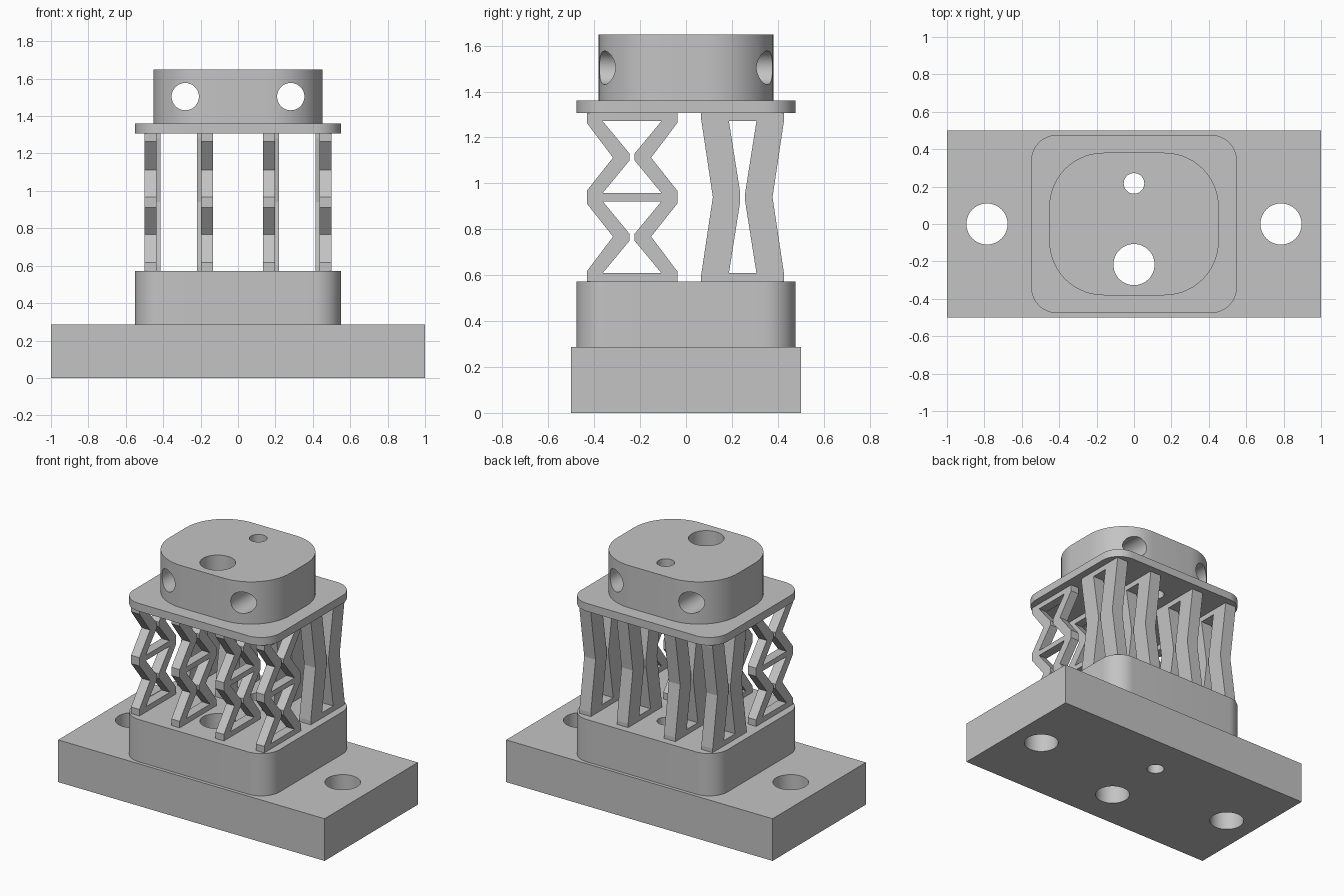
import bpy, bmesh, math

if "Cube" in bpy.data.objects:
    bpy.data.objects.remove(bpy.data.objects["Cube"])

grey = bpy.data.materials.new("plain grey")
grey.diffuse_color = (0.55, 0.55, 0.55, 1)
grey.use_nodes = True
grey.node_tree.nodes["Principled BSDF"].inputs["Base Color"].default_value = grey.diffuse_color


def prism(name, outline, lo, hi, axis="Z"):
    """Extrude a 2D outline along an axis (X: y/z outline, Y: x/z, Z: x/y)."""
    place = {"X": lambda u, v, w: (w, u, v),
             "Y": lambda u, v, w: (u, w, v),
             "Z": lambda u, v, w: (u, v, w)}[axis]
    bm = bmesh.new()
    low = [bm.verts.new(place(u, v, lo)) for u, v in outline]
    high = [bm.verts.new(place(u, v, hi)) for u, v in outline]
    n = len(outline)
    bm.faces.new(low)
    bm.faces.new(high)
    for i in range(n):
        j = (i + 1) % n
        bm.faces.new((low[i], low[j], high[j], high[i]))
    bmesh.ops.recalc_face_normals(bm, faces=bm.faces)
    mesh = bpy.data.meshes.new(name)
    bm.to_mesh(mesh)
    bm.free()
    mesh.materials.append(grey)
    ob = bpy.data.objects.new(name, mesh)
    bpy.context.collection.objects.link(ob)
    return ob


def circle(x, y, r, n=48):
    return [(x + r * math.cos(2 * math.pi * i / n),
             y + r * math.sin(2 * math.pi * i / n)) for i in range(n)]


def rounded(hx, hy, r, n=14):
    pts = []
    for q, (sx, sy) in enumerate([(1, 1), (-1, 1), (-1, -1), (1, -1)]):
        for i in range(n + 1):
            a = math.pi / 2 * (q + i / n)
            pts.append((sx * (hx - r) + r * math.cos(a),
                        sy * (hy - r) + r * math.sin(a)))
    return pts


def cut(ob, cutters):
    """Subtract the cutters, then remove them."""
    for c in cutters:
        c.hide_render = True
        m = ob.modifiers.new("cut", "BOOLEAN")
        m.operation = "DIFFERENCE"
        m.solver = "EXACT"
        m.object = c
    dg = bpy.context.evaluated_depsgraph_get()
    mesh = bpy.data.meshes.new_from_object(ob.evaluated_get(dg))
    ob.modifiers.clear()
    ob.data = mesh
    for c in cutters:
        bpy.data.objects.remove(c)


def smooth(ob):
    bpy.ops.object.select_all(action="DESELECT")
    ob.select_set(True)
    bpy.context.view_layer.objects.active = ob
    bpy.ops.object.shade_smooth_by_angle(angle=math.radians(30))


# Stacked solid parts, all pierced by one large and one small vertical hole
Z_BASE, Z_BLOCK, Z_PLATE, Z_CAP, Z_TOP = 0.286, 0.573, 1.307, 1.361, 1.648
bores = [(0, -0.217, 0.11), (0, 0.217, 0.055)]
bolts = [(-0.786, 0, 0.11), (0.786, 0, 0.11)]
box = [(-1, -0.5), (1, -0.5), (1, 0.5), (-1, 0.5)]
parts = [("base_slab", box, 0, Z_BASE, bores + bolts),
         ("lower_block", rounded(0.55, 0.477, 0.14), Z_BASE, Z_BLOCK, bores),
         ("upper_plate", rounded(0.55, 0.477, 0.14), Z_PLATE, Z_CAP, bores),
         ("top_cap", rounded(0.453, 0.381, 0.29), Z_CAP, Z_TOP, bores)]
for name, outline, lo, hi, holes in parts:
    ob = prism(name, outline, lo, hi)
    cutters = [prism("cutter", circle(*h), lo - 0.1, hi + 0.1) for h in holes]
    if name == "top_cap":  # two cross holes running front to back
        cutters += [prism("cutter", circle(x, 1.504, 0.073), -1, 1, "Y")
                    for x in (-0.282, 0.282)]
    cut(ob, cutters)
    smooth(ob)


def symmetric(half, yc):
    """Closed outline from (half width, z) points, mirrored about y = yc."""
    return ([(yc + w, z) for w, z in half] +
            [(yc - w, z) for w, z in reversed(half)])


# Front struts: double zigzag with two hourglass openings
YF = -0.235
zigzag = symmetric([(0.197, Z_BLOCK), (0.197, 0.617), (0.083, 0.768),
                    (0.197, 0.912), (0.197, 0.968), (0.083, 1.112),
                    (0.197, 1.263), (0.197, Z_PLATE)], YF)
openings = [symmetric([(0.128, a), (0.011, m - 0.015), (0.011, m + 0.015),
                       (0.128, b)], YF)
            for a, m, b in [(0.609, 0.765, 0.922), (0.958, 1.115, 1.271)]]

# Back struts: single waisted column with one tall slot
YB = 0.247
column = symmetric([(0.181, Z_BLOCK), (0.181, 0.6), (0.13, 0.94),
                    (0.181, 1.28), (0.181, Z_PLATE)], YB)
slot = [symmetric([(0.06, 0.609), (0.011, 0.92), (0.011, 0.96),
                   (0.06, 1.271)], YB)]

# Four of each strut, mirrored across x
for label, outline, holes, spans in [
        ("front_zigzag_strut", zigzag, openings, [(0.437, 0.5), (0.135, 0.197)]),
        ("back_column_strut", column, slot, [(0.415, 0.5), (0.135, 0.22)])]:
    for lo, hi in spans:
        for s in (-1, 1):
            a, b = sorted((s * lo, s * hi))
            ob = prism(label, outline, a, b, "X")
            cut(ob, [prism("cutter", h, a - 0.1, b + 0.1, "X") for h in holes])
